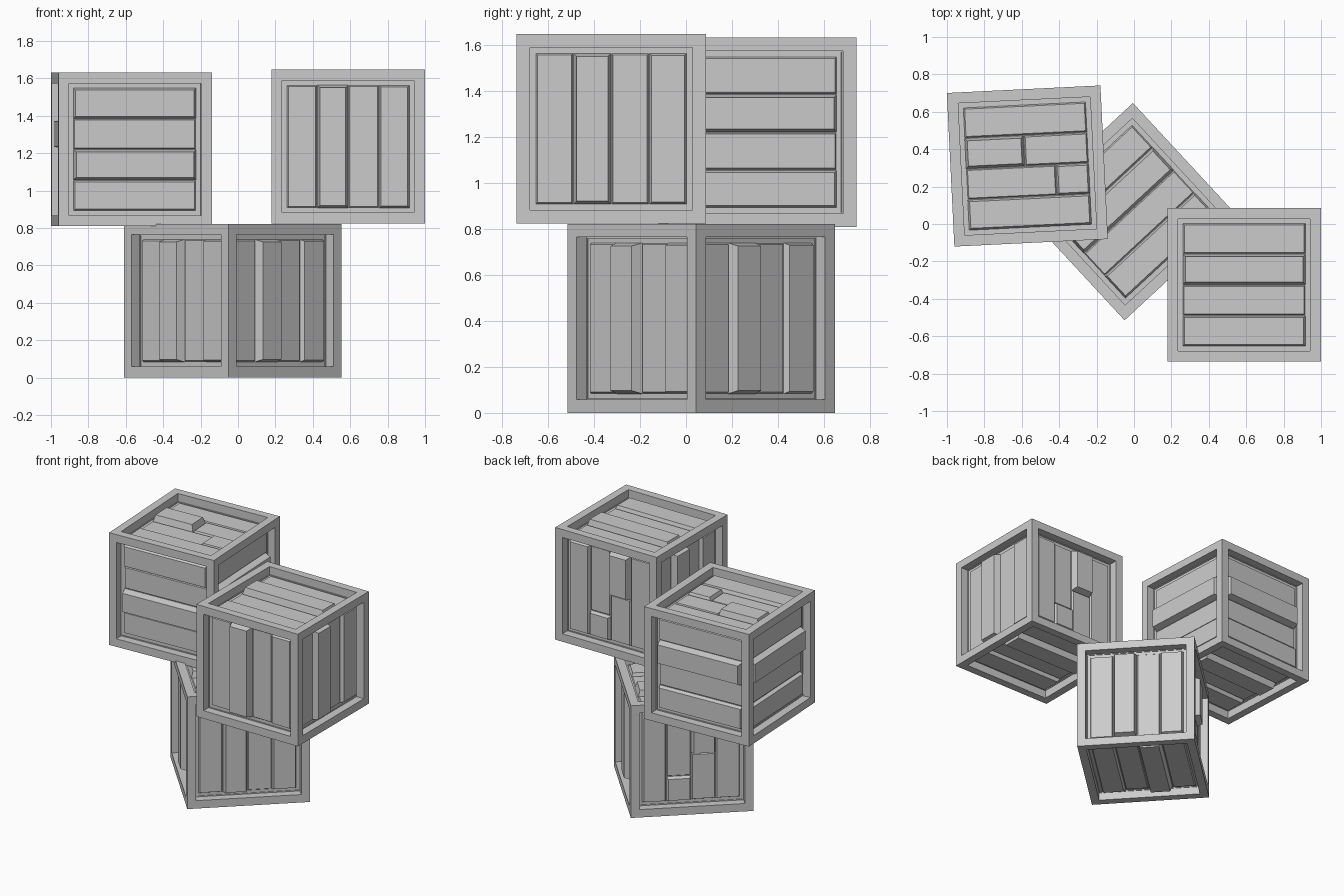
import bpy, bmesh
from math import radians
from mathutils import Vector, Matrix

if "Cube" in bpy.data.objects:
    bpy.data.objects.remove(bpy.data.objects["Cube"])

SIZE, BORDER, RECESS = 0.822, 0.082, 0.063
OPEN = SIZE - 2 * BORDER
LOW, FLAT, MID, TALL = 0.014, 0.008, 0.027, 0.05


def finish(bm, name):
    bmesh.ops.recalc_face_normals(bm, faces=bm.faces)
    mesh = bpy.data.meshes.new(name)
    bm.to_mesh(mesh)
    bm.free()
    return mesh


# crate frame: cube with a straight-walled recess in every side
def frame_mesh():
    bm = bmesh.new()
    bmesh.ops.create_cube(bm, size=SIZE)
    bm.normal_update()
    faces = list(bm.faces)
    bmesh.ops.inset_individual(bm, faces=faces, thickness=BORDER, depth=0)
    bm.normal_update()
    for f in bmesh.ops.extrude_discrete_faces(bm, faces=faces)["faces"]:
        f.normal_update()
        bmesh.ops.translate(bm, verts=list(f.verts), vec=-f.normal * RECESS)
    return finish(bm, "crate_frame")


# one plank: block with chamfered sides rising from the recess floor
def plank(bm, n, s, a, row, start, end, h):
    inset = 0.007 + 0.15 * h
    pitch = OPEN / 4
    s0, s1 = -OPEN / 2 + row * pitch, -OPEN / 2 + (row + 1) * pitch
    a0, a1 = -OPEN / 2 + start * OPEN, -OPEN / 2 + end * OPEN
    floor = SIZE / 2 - RECESS
    rings = []
    for level, i in ((floor - 0.004, 0.0), (floor + h, inset)):
        corners = ((s0 + i, a0 + i), (s1 - i, a0 + i), (s1 - i, a1 - i), (s0 + i, a1 - i))
        rings.append([bm.verts.new(n * level + s * u + a * v) for u, v in corners])
    lo, hi = rings
    bm.faces.new(lo[::-1])
    bm.faces.new(hi)
    for k in range(4):
        j = (k + 1) % 4
        bm.faces.new((lo[k], lo[j], hi[j], hi[k]))


# planks of all six sides; the top has two broken rows
def planks_mesh():
    plain = [[(0, 1, h)] for h in (LOW, TALL, FLAT, MID)]
    broken = [[(0, 1, LOW)],
              [(0, 0.48, TALL), (0.48, 1, LOW)],
              [(0, 0.73, FLAT), (0.73, 1, MID)],
              [(0, 1, MID)]]
    sides = [((1, 0, 0), (0, 0, -1), plain), ((-1, 0, 0), (0, 0, -1), plain),
             ((0, 1, 0), (0, 0, -1), plain), ((0, -1, 0), (0, 0, 1), plain),
             ((0, 0, -1), (0, -1, 0), plain), ((0, 0, 1), (0, -1, 0), broken)]
    bm = bmesh.new()
    for n, s, rows in sides:
        n, s = Vector(n), Vector(s)
        for r, pieces in enumerate(rows):
            for start, end, h in pieces:
                plank(bm, n, s, n.cross(s), r, start, end, h)
    return finish(bm, "crate_planks")


frame, planks = frame_mesh(), planks_mesh()
tipped = Matrix(((0, -1, 0), (0, 0, 1), (-1, 0, 0))).to_4x4()

# three crates: one below, two resting on top
crates = {
    "left_crate": ((-0.57, 0.31, 1.22), Matrix.Rotation(radians(2.8), 4, 'Z')),
    "right_crate": ((0.589, -0.325, 1.235), tipped),
    "bottom_crate": ((-0.028, 0.066, SIZE / 2), Matrix.Rotation(radians(42.8), 4, 'Z') @ tipped),
}
for name, (loc, rot) in crates.items():
    for part, mesh in (("frame", frame), ("planks", planks)):
        obj = bpy.data.objects.new(f"{name}_{part}", mesh)
        bpy.context.collection.objects.link(obj)
        obj.matrix_world = Matrix.Translation(loc) @ rot
